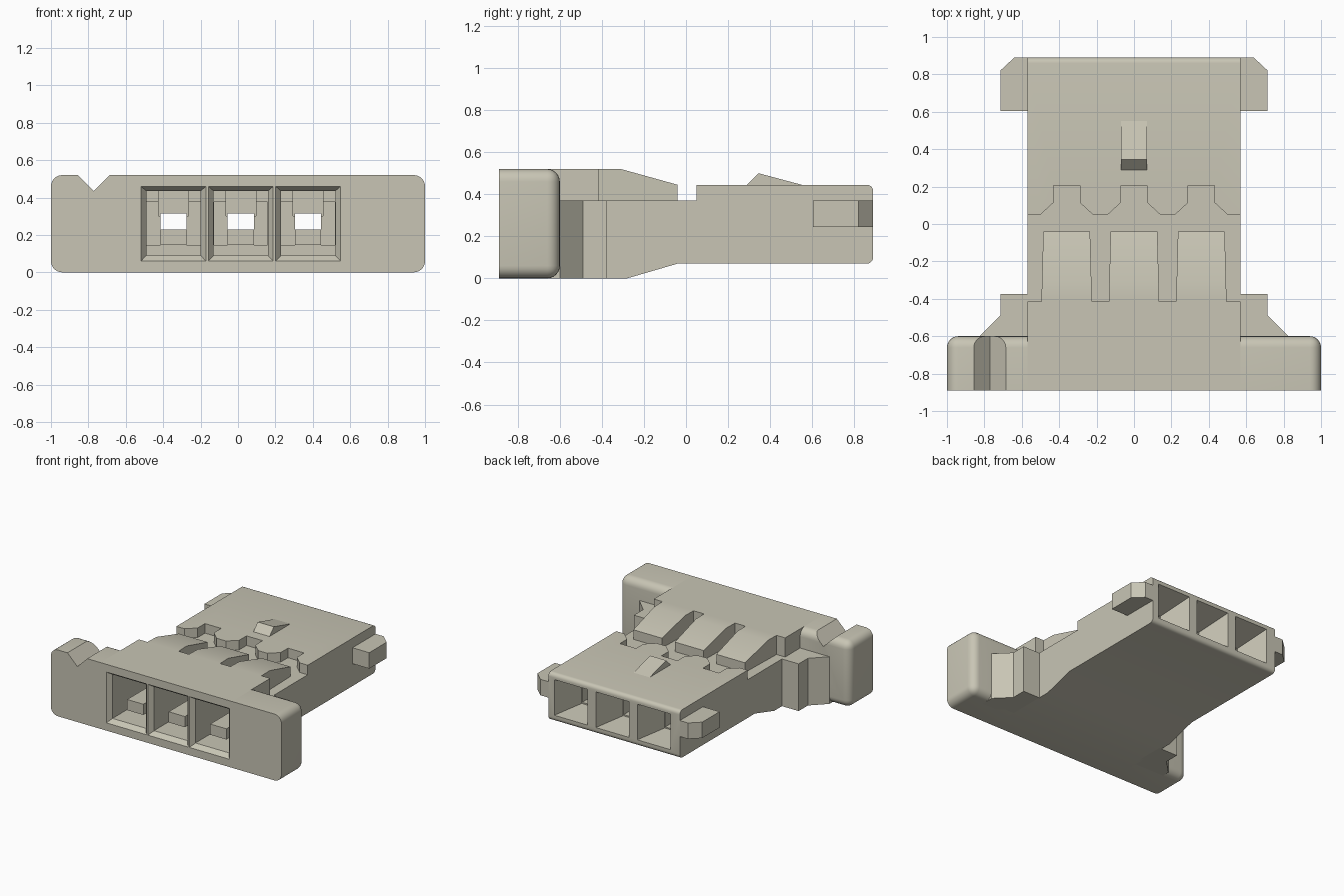
import bpy
import bmesh
from mathutils import Vector

if "Cube" in bpy.data.objects:
    bpy.data.objects.remove(bpy.data.objects["Cube"], do_unlink=True)

plastic = bpy.data.materials.new("warm_beige_plastic")
COLOUR = (0.58, 0.56, 0.46, 1)
plastic.diffuse_color = COLOUR
plastic.use_nodes = True
plastic.node_tree.nodes["Principled BSDF"].inputs["Base Color"].default_value = COLOUR

PITCH = 0.36
FRONT, REAR, HALF = -0.89, 0.89, 0.57


def finish(name, bm):
    """Turn a bmesh into an object with the plastic material."""
    bmesh.ops.recalc_face_normals(bm, faces=bm.faces)
    mesh = bpy.data.meshes.new(name)
    bm.to_mesh(mesh)
    bm.free()
    mesh.materials.append(plastic)
    obj = bpy.data.objects.new(name, mesh)
    bpy.context.collection.objects.link(obj)
    return obj


def loft(name, ring_a, ring_b):
    """Solid between two matching rings of points."""
    bm = bmesh.new()
    a = [bm.verts.new(p) for p in ring_a]
    b = [bm.verts.new(p) for p in ring_b]
    bm.faces.new(a)
    bm.faces.new(b[::-1])
    for i in range(len(a)):
        j = (i + 1) % len(a)
        bm.faces.new((a[j], a[i], b[i], b[j]))
    return finish(name, bm)


def prism(name, outline, axis, low, high):
    """Extrude a flat outline along one axis."""
    def ring(d):
        return [Vector(p[:axis] + (d,) + p[axis:]) for p in outline]
    return loft(name, ring(low), ring(high))


def rect(x, half, z0, z1):
    return [(x - half, z0), (x + half, z0), (x + half, z1), (x - half, z1)]


def funnel(name, a, ya, b, yb):
    """Tapered solid between two xz rectangles."""
    return loft(name, [(x, ya, z) for x, z in a], [(x, yb, z) for x, z in b])


def cut(target, cutter):
    """Subtract the cutter from the target and discard it."""
    cutter.hide_render = True
    mod = target.modifiers.new("cut", 'BOOLEAN')
    mod.operation = 'DIFFERENCE'
    mod.solver = 'EXACT'
    mod.object = cutter
    bpy.context.view_layer.objects.active = target
    bpy.ops.object.modifier_apply(modifier=mod.name)
    bpy.data.objects.remove(cutter, do_unlink=True)


def smooth(obj):
    bpy.ops.object.select_all(action='DESELECT')
    obj.select_set(True)
    bpy.context.view_layer.objects.active = obj
    bpy.ops.object.shade_smooth_by_angle()


# Housing body: side profile with a rounded rear edge
side = [(FRONT, 0), (-0.28, 0), (-0.04, 0.07), (REAR, 0.07),
        (REAR, 0.445), (-0.04, 0.445), (-0.31, 0.52), (FRONT, 0.52)]
body = prism("housing_body", side, 0, -HALF, HALF)
bm = bmesh.new()
bm.from_mesh(body.data)
rear_edges = [e for e in bm.edges if all(v.co.y > REAR - 0.01 for v in e.verts)
              and abs(e.verts[0].co.z - e.verts[1].co.z) < 0.01]
bmesh.ops.bevel(bm, geom=rear_edges, offset=0.03, segments=5, profile=0.5, affect='EDGES')
bm.to_mesh(body.data)
bm.free()

# Trench across the top, leaving ramped fingers and notched pockets
centres = [-PITCH, 0, PITCH]
trench = [(-0.7, 0.05)]
for c in centres:
    trench += [(c - 0.14, 0.05), (c - 0.07, 0.115), (c - 0.07, 0.205),
               (c + 0.07, 0.205), (c + 0.07, 0.115), (c + 0.14, 0.05)]
trench += [(0.7, 0.05), (0.7, -0.415)]
for c in reversed(centres):
    trench += [(c + 0.135, -0.415), (c + 0.125, -0.04),
               (c - 0.125, -0.04), (c - 0.135, -0.415)]
trench.append((-0.7, -0.415))
cut(body, prism("trench_cutter", trench, 2, 0.37, 0.7))

# Terminal cavities, each with a bevelled mouth, stepped bore and rear funnel
for i, c in enumerate(centres):
    x = c + 0.015
    inner = rect(x, 0.145, 0.09, 0.435)
    cut(body, funnel("mouth", rect(x, 0.174, 0.06, 0.46), FRONT - 0.001, inner, -0.855))
    cut(body, prism("chamber", inner, 1, -0.87, -0.6))
    cut(body, prism("key_slot", rect(x, 0.08, 0.3, 0.434), 1, -0.7, -0.43))
    cut(body, prism("deep_chamber", rect(x, 0.144, 0.145, 0.375), 1, -0.7, -0.44))
    cut(body, funnel("rear_funnel", rect(x, 0.145, 0.12, 0.4), REAR + 0.001,
                     rect(x, 0.075, 0.14, 0.32), 0.65))
    cut(body, prism("bore", rect(x, 0.07, 0.15, 0.315), 1, -0.5, 0.7))
    prism(f"terminal_lance_{i + 1}", rect(x, 0.07, 0.146, 0.23), 1, -0.78, -0.4)
smooth(body)

# Latch bump on the top plate
bump = [(0.29, 0.44), (0.29, 0.445), (0.345, 0.5), (0.55, 0.445), (0.55, 0.44)]
prism("latch_bump", bump, 0, -0.07, 0.07)

for s, label in ((1, "left"), (-1, "right")):
    # Flange wing with rounded outer and rear edges
    wing = prism(f"{label}_flange_wing",
                 [(s * HALF, 0), (s, 0), (s, 0.52), (s * HALF, 0.52)], 1, FRONT, -0.6)
    bm = bmesh.new()
    bm.from_mesh(wing.data)
    edges = []
    for e in bm.edges:
        mid = (e.verts[0].co + e.verts[1].co) / 2
        at_rear = all(v.co.y > -0.61 for v in e.verts)
        if (at_rear and abs(mid.x) > HALF + 0.01) or (abs(mid.x) > 0.99 and -0.8 < mid.y < -0.7):
            edges.append(e)
    bmesh.ops.bevel(bm, geom=edges, offset=0.06, segments=6, profile=0.5, affect='EDGES')
    bm.to_mesh(wing.data)
    bm.free()
    if s < 0:
        vee = [(-0.771, 0.435), (-0.585, 0.62), (-0.957, 0.62)]
        cut(wing, prism("vee_cutter", vee, 1, -1, -0.5))
    smooth(wing)

    # Shoulder behind the flange
    shoulder = [(0.55, -0.375), (0.715, -0.375), (0.715, -0.49),
                (0.825, -0.6), (0.825, -0.7), (0.55, -0.7)]
    prism(f"{label}_shoulder", [(s * x, y) for x, y in shoulder], 2, 0, 0.37)

    # Rear side tab with a clipped corner
    tab = [(0.565, 0.605), (0.715, 0.605), (0.715, 0.82), (0.64, REAR), (0.565, REAR)]
    prism(f"{label}_rear_tab", [(s * x, y) for x, y in tab], 2, 0.245, 0.37)
